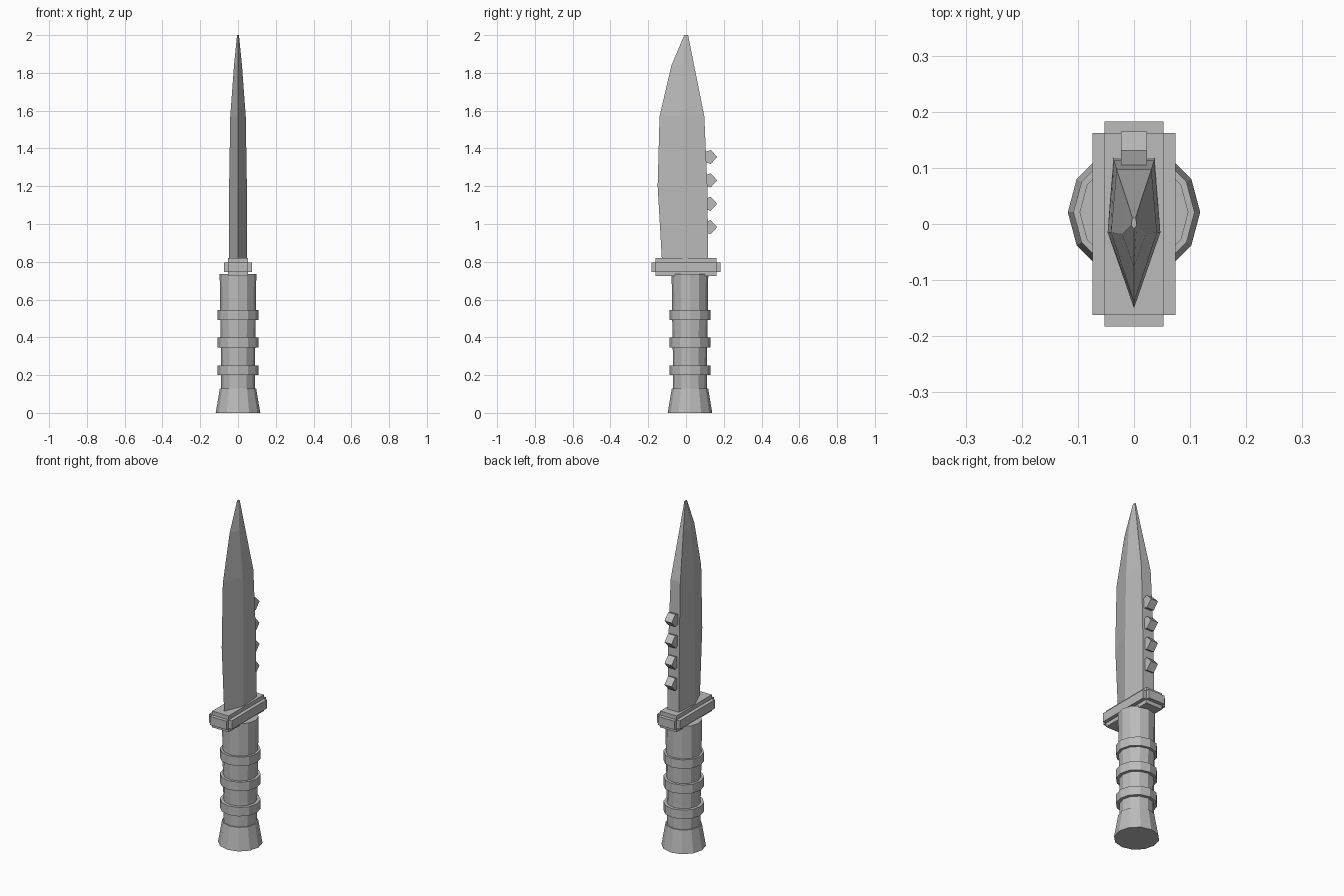
import bpy
import bmesh
from math import cos, sin, tau

if "Cube" in bpy.data.objects:
    bpy.data.objects.remove(bpy.data.objects["Cube"], do_unlink=True)

GREY = (0.5, 0.5, 0.5, 1.0)
grey = bpy.data.materials.new("plain grey")
grey.use_nodes = True
grey.diffuse_color = GREY
grey.node_tree.nodes["Principled BSDF"].inputs["Base Color"].default_value = GREY


def finish(name, bm):
    """Turn a bmesh into a flat shaded grey object."""
    bmesh.ops.recalc_face_normals(bm, faces=bm.faces)
    mesh = bpy.data.meshes.new(name)
    bm.to_mesh(mesh)
    bm.free()
    mesh.materials.append(grey)
    obj = bpy.data.objects.new(name, mesh)
    bpy.context.collection.objects.link(obj)
    return obj


def loft(name, sections):
    """Skin a stack of equal-length closed sections and cap both ends."""
    bm = bmesh.new()
    loops = [[bm.verts.new(p) for p in section] for section in sections]
    n = len(loops[0])
    for low, high in zip(loops, loops[1:]):
        for i in range(n):
            j = (i + 1) % n
            bm.faces.new((low[i], low[j], high[j], high[i]))
    bm.faces.new(loops[0])
    bm.faces.new(loops[-1])
    return finish(name, bm)


def ring(radius, z, sides=12, centre_y=0.021):
    return [(radius * cos(tau * i / sides), centre_y + radius * sin(tau * i / sides), z)
            for i in range(sides)]


def box(name, x, y, z_low, z_high):
    return loft(name, [[(-x, -y, z), (x, -y, z), (x, y, z), (-x, y, z)]
                       for z in (z_low, z_high)])


# Handle: flared pommel, grip and three raised bands
loft("pommel", [ring(0.118, 0), ring(0.096, 0.13)])
loft("grip", [ring(0.09, 0.12), ring(0.09, 0.27), ring(0.095, 0.55), ring(0.097, 0.735)])
for number, z in enumerate((0.2, 0.347, 0.493), 1):
    loft(f"grip_band_{number}", [ring(0.108, z), ring(0.108, z + 0.052)])

# Guard: stepped block made of three crossing slabs
box("guard_core", 0.053, 0.162, 0.725, 0.82)
box("guard_side_step", 0.074, 0.162, 0.747, 0.797)
box("guard_end_step", 0.053, 0.183, 0.747, 0.797)

# Blade: z, cutting edge y, ridge y, ridge half width, spine y, spine half width
BLADE = [
    (0.80, -0.127, -0.015, 0.047, 0.118, 0.037),
    (1.20, -0.150, -0.015, 0.047, 0.113, 0.036),
    (1.57, -0.140, -0.015, 0.041, 0.097, 0.031),
    (1.84, -0.077, -0.018, 0.021, 0.043, 0.013),
    (2.00, -0.009, -0.002, 0.005, 0.011, 0.003),
]
loft("blade", [[(0, edge, z), (w, ridge, z), (b, spine, z), (-b, spine, z), (-w, ridge, z)]
               for z, edge, ridge, w, spine, b in BLADE])

# Saw teeth: pointed blocks along the spine
TOOTH = [(0.095, -0.025), (0.131, -0.037), (0.165, 0), (0.131, 0.037), (0.095, 0.025)]
for number in range(4):
    z = 0.983 + 0.124 * number
    loft(f"saw_tooth_{number + 1}", [[(x, y, z + dz) for y, dz in TOOTH]
                                     for x in (-0.023, 0.023)])
